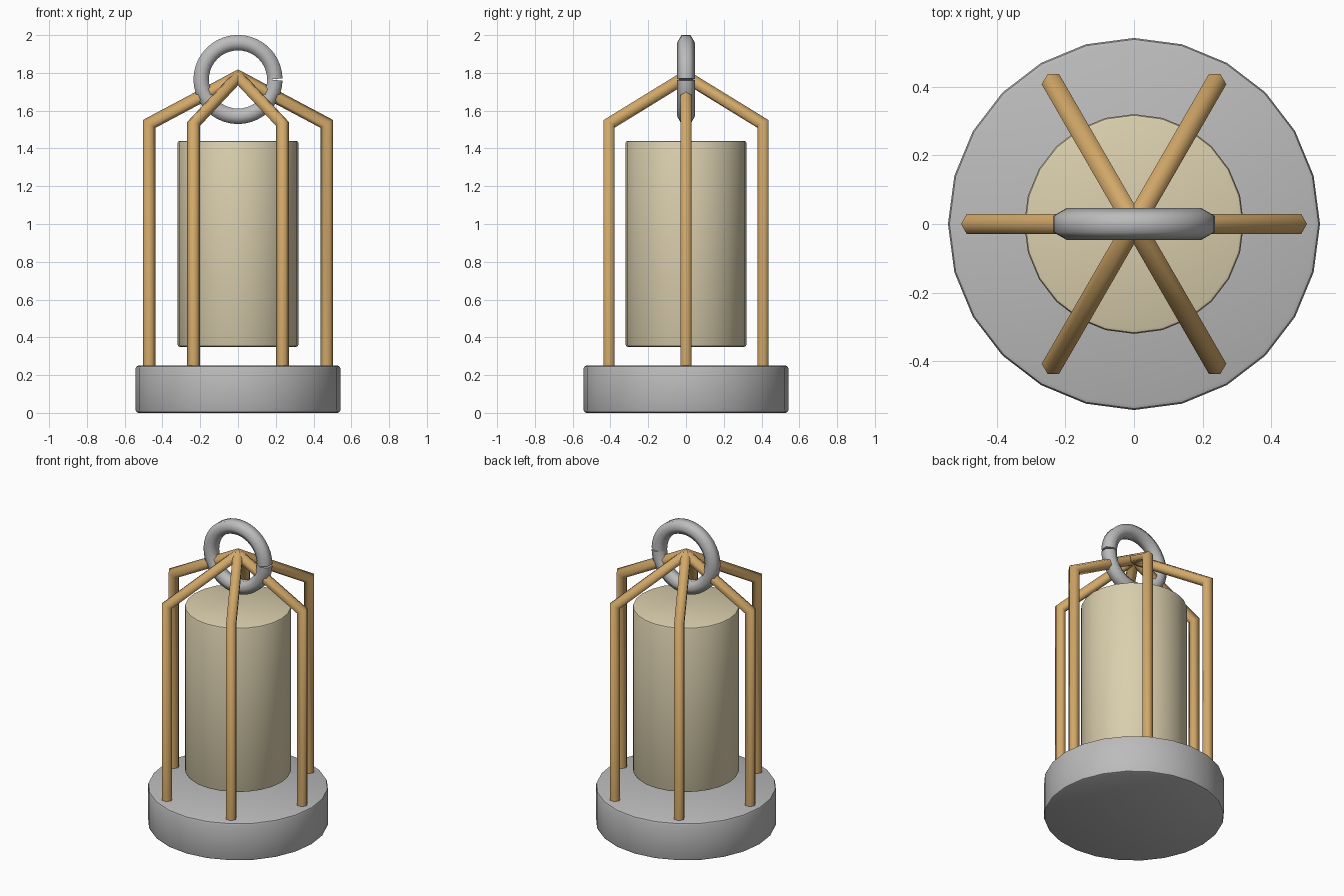
import bpy, bmesh, math
from mathutils import Vector

if "Cube" in bpy.data.objects:
    bpy.data.objects.remove(bpy.data.objects["Cube"])


def material(name, rgb):
    m = bpy.data.materials.new(name)
    m.diffuse_color = (*rgb, 1)
    m.use_nodes = True
    m.node_tree.nodes["Principled BSDF"].inputs["Base Color"].default_value = m.diffuse_color
    return m


GREY = material("grey metal", (0.5, 0.5, 0.5))
BRASS = material("brass", (0.64, 0.39, 0.14))
WAX = material("cream wax", (0.70, 0.62, 0.42))


def finish(name, bm, mat, angle):
    bmesh.ops.recalc_face_normals(bm, faces=bm.faces)
    me = bpy.data.meshes.new(name)
    bm.to_mesh(me)
    bm.free()
    me.materials.append(mat)
    ob = bpy.data.objects.new(name, me)
    bpy.context.collection.objects.link(ob)
    bpy.ops.object.select_all(action='DESELECT')
    ob.select_set(True)
    bpy.context.view_layer.objects.active = ob
    bpy.ops.object.shade_smooth_by_angle(angle=math.radians(angle))
    return ob


def drum(name, radius, z0, z1, bevel, mat):
    """24-sided cylinder with softened rims."""
    bm = bmesh.new()
    profile = [(radius - bevel, z0), (radius - 0.3 * bevel, z0 + 0.3 * bevel), (radius, z0 + bevel),
               (radius, z1 - bevel), (radius - 0.3 * bevel, z1 - 0.3 * bevel), (radius - bevel, z1)]
    n = 24
    rings = [[bm.verts.new((r * math.cos(math.tau * i / n), r * math.sin(math.tau * i / n), z))
              for i in range(n)] for r, z in profile]
    for a, b in zip(rings, rings[1:]):
        for i in range(n):
            j = (i + 1) % n
            bm.faces.new((a[i], a[j], b[j], b[i]))
    bm.faces.new(rings[0])
    bm.faces.new(rings[-1])
    return finish(name, bm, mat, 35)


def hex_tube(name, path, side, radius, turn, mat, end_cut=None):
    """Six-sided tube along a flat path; side is the path plane's normal."""
    bm = bmesh.new()
    rings = []
    for i, p in enumerate(path):
        t_in = (p - path[max(i - 1, 0)]).normalized()
        t_out = (path[min(i + 1, len(path) - 1)] - p).normalized()
        tangent = (t_in + t_out).normalized()
        if i == len(path) - 1 and end_cut:
            tangent = end_cut
        stretch = 1 / tangent.dot(t_out if i == 0 else t_in) if i else 1
        out = tangent.cross(side)
        rings.append([bm.verts.new(p + out * (radius * stretch * math.cos(turn + k * math.pi / 3))
                                   + side * (radius * math.sin(turn + k * math.pi / 3)))
                      for k in range(6)])
    for a, b in zip(rings, rings[1:]):
        for k in range(6):
            j = (k + 1) % 6
            bm.faces.new((a[k], a[j], b[j], b[k]))
    bm.faces.new(rings[0])
    bm.faces.new(rings[-1])
    return finish(name, bm, mat, 62)


# Base and hovering candle
drum("base", 0.542, 0.0, 0.25, 0.014, GREY)
drum("candle", 0.32, 0.35, 1.44, 0.011, WAX)

# Six cage rods that bend in to meet at the apex
for i in range(6):
    a = i * math.pi / 3
    d = Vector((math.cos(a), math.sin(a), 0))
    side = Vector((-d.y, d.x, 0))
    path = [d * 0.47 + Vector((0, 0, 0.2)), d * 0.47 + Vector((0, 0, 1.53)), Vector((0, 0, 1.78))]
    hex_tube(f"cage_rod_{i + 1}", path, side, 0.034, 0, BRASS, end_cut=-d)

# Hanging ring with a narrow split on its right side
gap = 0.012
steps = 40
ring = []
for i in range(steps + 1):
    a = gap + (math.tau - 2 * gap) * i / steps
    ring.append(Vector((0.195 * math.cos(a), 0, 1.765 + 0.195 * math.sin(a))))
hex_tube("hanging_ring", ring, Vector((0, 1, 0)), 0.047, math.pi / 6, GREY)
